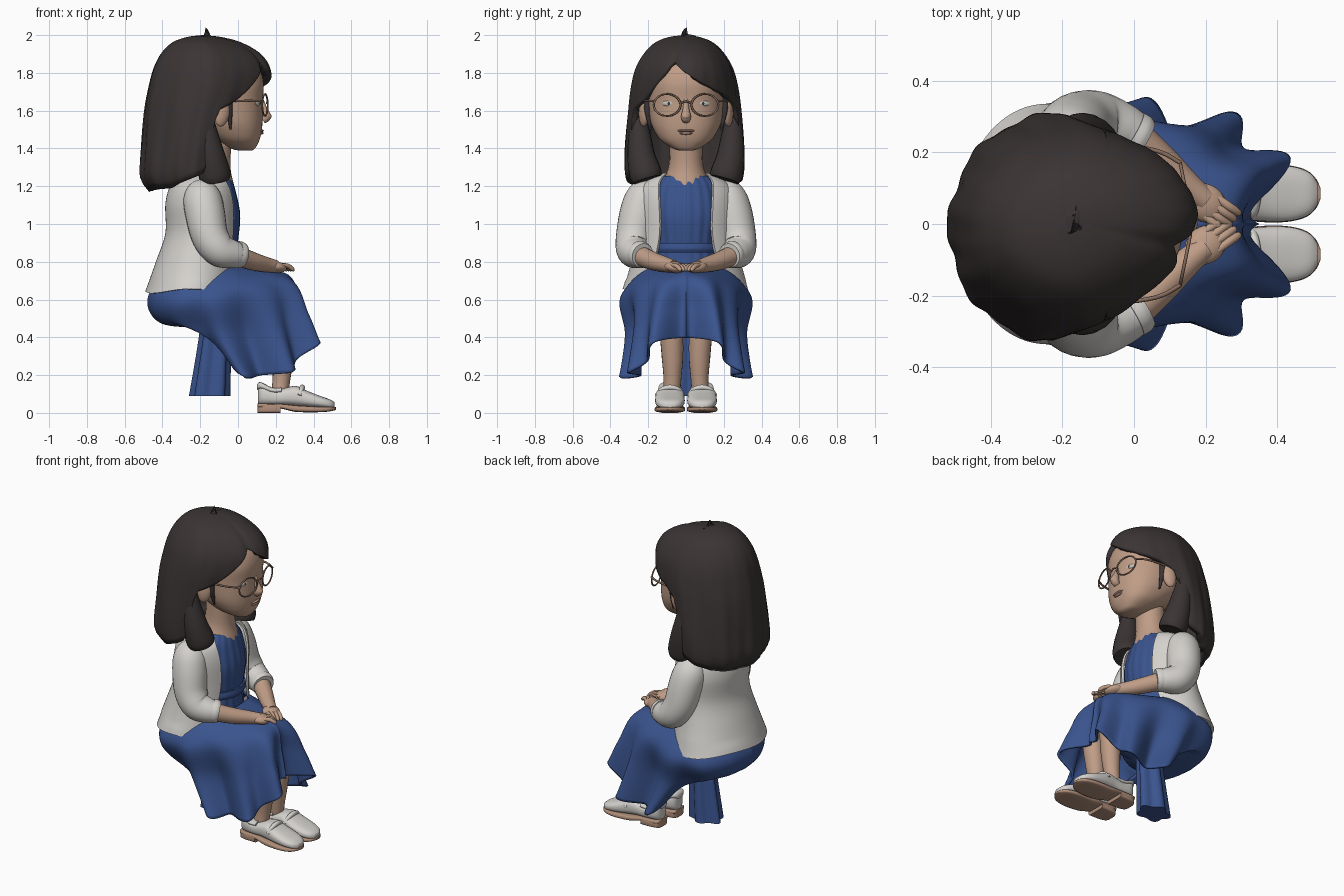
import bpy, bmesh, math
from math import sin, cos, pi, radians
from mathutils import Vector

if "Cube" in bpy.data.objects:
    bpy.data.objects.remove(bpy.data.objects["Cube"])


def mat(name, r, g, b):
    m = bpy.data.materials.new(name)
    m.diffuse_color = (r, g, b, 1)
    m.use_nodes = True
    m.node_tree.nodes["Principled BSDF"].inputs["Base Color"].default_value = m.diffuse_color
    return m


HAIR = mat("dark hair", .043, .035, .034)
SKIN = mat("skin", .52, .335, .24)
BLUE = mat("blue dress", .042, .088, .27)
WHITE = mat("off white", .66, .64, .61)
SOLE = mat("tan sole", .43, .27, .19)
FRAME = mat("brown frame", .24, .15, .11)
EYE = mat("eye white", .55, .52, .48)
LIP = mat("lips", .47, .27, .21)


def smooth(pts, n):
    """Catmull-Rom through tuples."""
    out = []
    for i in range(len(pts) - 1):
        q = [pts[max(i - 1, 0)], pts[i], pts[i + 1], pts[min(i + 2, len(pts) - 1)]]
        for k in range(n):
            t = k / n
            out.append(tuple(.5 * (2 * b + (c - a) * t + (2 * a - 5 * b + 4 * c - d) * t * t
                             + (3 * b - a - 3 * c + d) * t ** 3) for a, b, c, d in zip(*q)))
    return out + [tuple(pts[-1])]


def lookup(table, z):
    """Linear lookup, first column is the key (either direction)."""
    for p, q in zip(table, table[1:]):
        if min(p[0], q[0]) <= z <= max(p[0], q[0]):
            t = (z - p[0]) / ((q[0] - p[0]) or 1)
            return [a + (b - a) * t for a, b in zip(p, q)]
    return table[-1]


def grid(name, rows, material, cap=True, thick=0, angle=50):
    """Skin over closed rings of points."""
    bm = bmesh.new()
    vs = [[bm.verts.new(p) for p in r] for r in rows]
    n = len(rows[0])
    for a, b in zip(vs, vs[1:]):
        for i in range(n):
            bm.faces.new((a[i], a[(i + 1) % n], b[(i + 1) % n], b[i]))
    if cap:
        bm.faces.new(vs[0][::-1])
        bm.faces.new(vs[-1])
    bmesh.ops.remove_doubles(bm, verts=bm.verts, dist=.0002)
    bmesh.ops.recalc_face_normals(bm, faces=bm.faces)
    me = bpy.data.meshes.new(name)
    bm.to_mesh(me)
    bm.free()
    me.materials.append(material)
    me.shade_smooth()
    me.set_sharp_from_angle(angle=radians(angle))
    ob = bpy.data.objects.new(name, me)
    bpy.context.collection.objects.link(ob)
    if thick:
        mod = ob.modifiers.new("thickness", 'SOLIDIFY')
        mod.thickness, mod.offset = thick, -1
    return ob


def pw(v, p):
    return math.copysign(abs(v) ** p, v)


def loft(name, table, material, n=64, k=0, amp=0, p=1.0, steps=6):
    """Stack of ovals; table rows are (z, back x, front x, half width)."""
    rows = []
    for z, xb, xf, ry in smooth(table, steps):
        rows.append([((xb + xf) / 2 + (xf - xb) / 2 * pw(cos(a), p) * f, ry * pw(sin(a), p) * f, z)
                     for a in (2 * pi * i / n for i in range(n)) for f in [1 + amp * sin(k * a)]])
    return grid(name, rows, material)


def tube(name, path, material, n=20, steps=6):
    """Round tube; path rows are (x, y, z, radius)."""
    pts = smooth(path, steps)
    d = (Vector(path[-1][:3]) - Vector(path[0][:3])).normalized()
    ref = Vector((0, 0, 1)) if abs(d.y) > .85 else Vector((0, 1, 0))
    rows = []
    for i, p in enumerate(pts):
        t = (Vector(pts[min(i + 1, len(pts) - 1)][:3]) - Vector(pts[max(i - 1, 0)][:3])).normalized()
        u = t.cross(ref).normalized()
        v = t.cross(u)
        rows.append([Vector(p[:3]) + p[3] * (u * cos(2 * pi * j / n) + v * sin(2 * pi * j / n)) for j in range(n)])
    return grid(name, rows, material)


def ball(name, loc, scale, material, rot=(0, 0, 0)):
    bpy.ops.mesh.primitive_uv_sphere_add(segments=24, ring_count=14, location=loc, rotation=rot)
    ob = bpy.context.object
    ob.name, ob.scale = name, scale
    ob.data.materials.append(material)
    ob.data.shade_smooth()
    return ob


def along_x(name, table, y0, material, p=.75, n=32):
    """Shoe-like loft; table rows are (x, half width, bottom z, top z)."""
    rows = [[(x, y0 + w * pw(cos(a), p), (b + t) / 2 + (t - b) / 2 * pw(sin(a), p))
             for a in (2 * pi * i / n for i in range(n))] for x, w, b, t in smooth(table, 4)]
    return grid(name, rows, material)


# Head and neck
loft("head", [(1.388, .01, .07, .03), (1.40, -.04, .09, .07), (1.44, -.12, .112, .13), (1.49, -.2, .125, .166),
              (1.55, -.28, .13, .19), (1.65, -.36, .13, .203), (1.75, -.38, .135, .203), (1.84, -.37, .10, .175),
              (1.92, -.3, .0, .12), (1.95, -.2, -.1, .03)], SKIN, p=.86)
tube("neck", [(-.15, 0, 1.16, .14), (-.14, 0, 1.24, .115), (-.13, 0, 1.32, .09), (-.12, 0, 1.46, .088)], SKIN)
tube("nose", [(.122, 0, 1.66, .012), (.138, 0, 1.61, .017), (.148, 0, 1.57, .026), (.13, 0, 1.548, .02)], SKIN)
ball("nose_tip", (.148, 0, 1.57), (.03, .024, .022), SKIN)
ball("upper_lip", (.120, 0, 1.494), (.017, .046, .008), LIP)
ball("lower_lip", (.117, 0, 1.481), (.018, .036, .009), LIP)

# Hair: columns running from the crown to a hairline that depends on direction
prof = smooth([(2.0, -.19, -.19, 0), (1.99, -.27, -.09, .08), (1.96, -.35, .02, .155), (1.9, -.41, .12, .215),
               (1.82, -.45, .17, .26), (1.72, -.475, .17, .285), (1.6, -.495, .13, .30), (1.4, -.51, .08, .315),
               (1.25, -.515, .06, .31), (1.17, -.465, .03, .27)], 8)
line = [(-180, 1.17), (-120, 1.19), (-84, 1.26), (-79, 1.28), (-76, 1.60), (-60, 1.65), (-45, 1.74), (-25, 1.86),
        (-10, 1.81), (15, 1.75), (40, 1.70), (60, 1.67), (76, 1.61), (79, 1.28), (84, 1.26), (120, 1.19), (180, 1.17)]
rows = []
for j in range(37):
    row = []
    for i in range(160):
        deg = -180 + 2.25 * i
        a = radians(deg)
        z = 2 - (2 - lookup(line, deg)[1]) * (j / 36) ** 1.7
        _, xb, xf, ry = lookup(prof, z)
        g = min(1, 1.6 * (2 - z))
        f = 1 + .02 * g * sin(9 * a + 4 * z) + .008 * g * sin(21 * a - 3 * z)
        f -= .05 * math.exp(-((deg + 25) / 7) ** 2)
        narrow = 1 - .2 * max(0, cos(a))
        row.append(((xb + xf) / 2 + (xf - xb) / 2 * cos(a) * f, ry * sin(a) * f * narrow - .01 + .03 * max(0, cos(a)), z))
    rows.append(row)
grid("hair", rows, HAIR, cap=False, thick=.045)

# Glasses bridge
tube("glasses_bridge", [(.152, -.03, 1.64, .005), (.157, 0, 1.648, .005), (.152, .03, 1.64, .005)], FRAME, 8)

# Dress bodice, waistband, back drape and seat
loft("bodice", [(.70, -.35, .0, .2), (.85, -.33, -.01, .18), (.92, -.33, 0, .18), (1.05, -.33, .01, .2),
                (1.18, -.3, -.015, .18), (1.24, -.27, -.035, .14), (1.255, -.26, -.045, .125)],
     BLUE, n=168, k=21, amp=.012)
loft("waistband", [(.85, -.33, .002, .185), (.87, -.33, .012, .19), (.90, -.33, .008, .187)], BLUE)
loft("back_drape", [(.47, -.19, -.04, .06), (.3, -.215, -.045, .07), (.09, -.25, -.05, .08)],
     BLUE, n=96, k=5, amp=.14)
ball("seat", (-.24, 0, .60), (.225, .30, .14), BLUE)

# Skirt: each column is waist, lap edge, fall, hem
cols = [[(0, 0, .78), (.27, 0, .73), (.325, 0, .56), (.36, 0, .40)],
        [(-.01, .10, .78), (.27, .12, .70), (.35, .15, .52), (.395, .165, .37)],
        [(-.03, .16, .77), (.18, .21, .67), (.25, .24, .45), (.31, .26, .24)],
        [(-.08, .20, .77), (.02, .30, .64), (.07, .27, .42), (.15, .29, .20)],
        [(-.15, .22, .77), (-.15, .345, .61), (-.11, .30, .42), (0, .305, .21)],
        [(-.25, .22, .77), (-.33, .31, .60), (-.31, .25, .47), (-.18, .22, .45)],
        [(-.34, .14, .77), (-.44, .17, .60), (-.39, .13, .475), (-.19, .1, .45)],
        [(-.38, 0, .77), (-.48, 0, .60), (-.41, 0, .475), (-.19, 0, .45)]]
flat = [tuple(v for p in c for v in p) for c in cols]
half = smooth(flat, 14)
full = half + [tuple(-v if i % 3 == 1 else v for i, v in enumerate(c)) for c in half[-2:0:-1]]
n = len(full)
rows = [[] for _ in range(25)]
for i, c in enumerate(full):
    u = min(i, n - i) / 14
    for j, p in enumerate(smooth([c[k:k + 3] for k in (0, 3, 6, 9)], 8)):
        s = max(0, j / 24 - .25) / .75
        w = .046 * s * cos(2 * pi * (u - 1) / 1.4) * (1 if u < 4.3 else max(0, 5.3 - u))
        d = Vector((p[0] - .02, p[1], 0)).normalized() * w
        rows[j].append((p[0] + d.x, p[1] + d.y, p[2]))
grid("skirt", rows, BLUE, cap=False, thick=.014, angle=70)

# Open jacket: C-shaped rings; rows are (z, back x, front x, half width, opening angle)
rows = []
for z, xb, xf, ry, o in smooth([(1.27, -.30, -.06, .12, 55), (1.24, -.335, -.03, .19, 45), (1.19, -.365, -.01, .25, 36),
                                (1.1, -.385, .005, .27, 32), (.95, -.385, .005, .265, 32), (.8, -.435, 0, .29, 36),
                                (.645, -.49, 0, .335, 44)], 6):
    arc = [radians(o + (360 - 2 * o) * i / 64) for i in range(65)]
    rows.append([((xb + xf) / 2 + (xf - xb) / 2 * cos(a) * f, ry * sin(a) * f, z + .012 * sin(3 * a) * (z < .7))
                 for f, seq in ((1, arc), (.94, arc[::-1])) for a in seq])
grid("jacket", rows, WHITE)

# Paired parts
for s, side in ((1, "left"), (-1, "right")):
    ball(side + "_ear", (-.085, s * .222, 1.59), (.042, .026, .075), SKIN, (0, .15, s * -.35))
    tube(side + "_hair_lock", [(-.17, s * .25, 1.6, .03), (-.16, s * .245, 1.46, .06), (-.14, s * .235, 1.35, .075),
                               (-.125, s * .215, 1.27, .085), (-.12, s * .205, 1.235, .078)], HAIR)
    tube(side + "_sideburn", [(-.055, s * .2, 1.68, .022), (-.045, s * .205, 1.6, .016), (-.04, s * .187, 1.5, .005)],
         HAIR, 10)
    ball(side + "_eye", (.106, s * .092, 1.638), (.010, .036, .015), EYE, (0, 0, s * .3))
    ball(side + "_iris", (.112, s * .09, 1.638), (.006, .010, .010), HAIR, (0, 0, s * .3))
    # glasses rim and temple
    bpy.ops.mesh.primitive_torus_add(major_radius=1, minor_radius=.08, major_segments=40, minor_segments=8,
                                     location=(.143, s * .1, 1.63), rotation=(0, pi / 2, s * .2))
    rim = bpy.context.object
    rim.name, rim.scale = side + "_glasses_rim", (.058, .072, .06)
    rim.data.materials.append(FRAME)
    rim.data.shade_smooth()
    tube(side + "_glasses_temple", [(.130, s * .17, 1.65, .006), (.06, s * .205, 1.652, .006),
                                    (-.08, s * .225, 1.65, .006)], FRAME, 8)
    # sleeve, forearm, hand
    tube(side + "_sleeve", [(-.2, s * .17, 1.18, .07), (-.19, s * .215, 1.14, .1), (-.175, s * .245, 1.06, .105),
                            (-.15, s * .272, .94, .098), (-.1, s * .28, .865, .09), (-.03, s * .26, .84, .075),
                            (.02, s * .232, .835, .062)], WHITE, 28)
    tube(side + "_cuff", [(-.01, s * .25, .84, .071), (.01, s * .238, .836, .071), (.025, s * .229, .833, .064)],
         WHITE, 28)
    tube(side + "_forearm", [(0, s * .24, .83, .054), (.08, s * .17, .802, .048), (.15, s * .105, .785, .04),
                             (.20, s * .065, .775, .034)], SKIN)
    ball(side + "_hand", (.20, s * .058, .772), (.062, .052, .03), SKIN, (0, .15, s * -.64))
    for k in range(4):
        x, y = .215 + (k - 1.5) * .0125, .048 + (k - 1.5) * .0165
        tube(f"{side}_finger_{k + 1}", [(x, s * y, .781, .011), (x + .03, s * (y - .023), .778, .0125),
                                        (x + .055, s * (y - .04), .760, .011), (x + .06, s * (y - .044), .75, .004)],
             SKIN, 10, 4)
    # leg
    tube(side + "_thigh", [(-.2, s * .13, .6, .1), (.05, s * .11, .61, .09), (.22, s * .09, .62, .07)], BLUE)
    tube(side + "_shin", [(.24, s * .08, .62, .06), (.25, s * .078, .45, .062), (.24, s * .072, .3, .057),
                          (.23, s * .072, .18, .047), (.22, s * .078, .09, .045)], SKIN)
    # shoe
    y = s * .085
    along_x(side + "_shoe", [(.106, .025, .05, .12), (.115, .045, .045, .15), (.14, .058, .04, .152), (.2, .062, .04, .125),
                             (.26, .066, .04, .135), (.31, .073, .035, .142), (.37, .078, .03, .115),
                             (.44, .076, .025, .088), (.49, .058, .022, .07), (.512, .03, .022, .055)], y, WHITE)
    along_x(side + "_shoe_collar", [(.10, .03, .12, .15), (.12, .054, .125, .163), (.18, .064, .105, .135),
                                    (.23, .062, .105, .135)], y, WHITE)
    tube(side + "_shoe_strap", [(.325, y - .07, .09, .012), (.335, y - .045, .122, .013), (.34, y, .135, .015),
                                (.335, y + .045, .122, .013), (.325, y + .07, .09, .012)], WHITE, 10)
    along_x(side + "_sole", [(.102, .035, .03, .05), (.12, .058, .028, .05), (.22, .064, .024, .048), (.3, .075, .006, .04),
                             (.4, .081, .003, .034), (.47, .07, .006, .032), (.505, .045, .012, .032),
                             (.52, .015, .016, .03)], y, SOLE, .5)
    along_x(side + "_heel", [(.103, .03, 0, .045), (.112, .05, 0, .045), (.15, .062, 0, .045), (.225, .064, 0, .045)],
            y, SOLE, .35)
